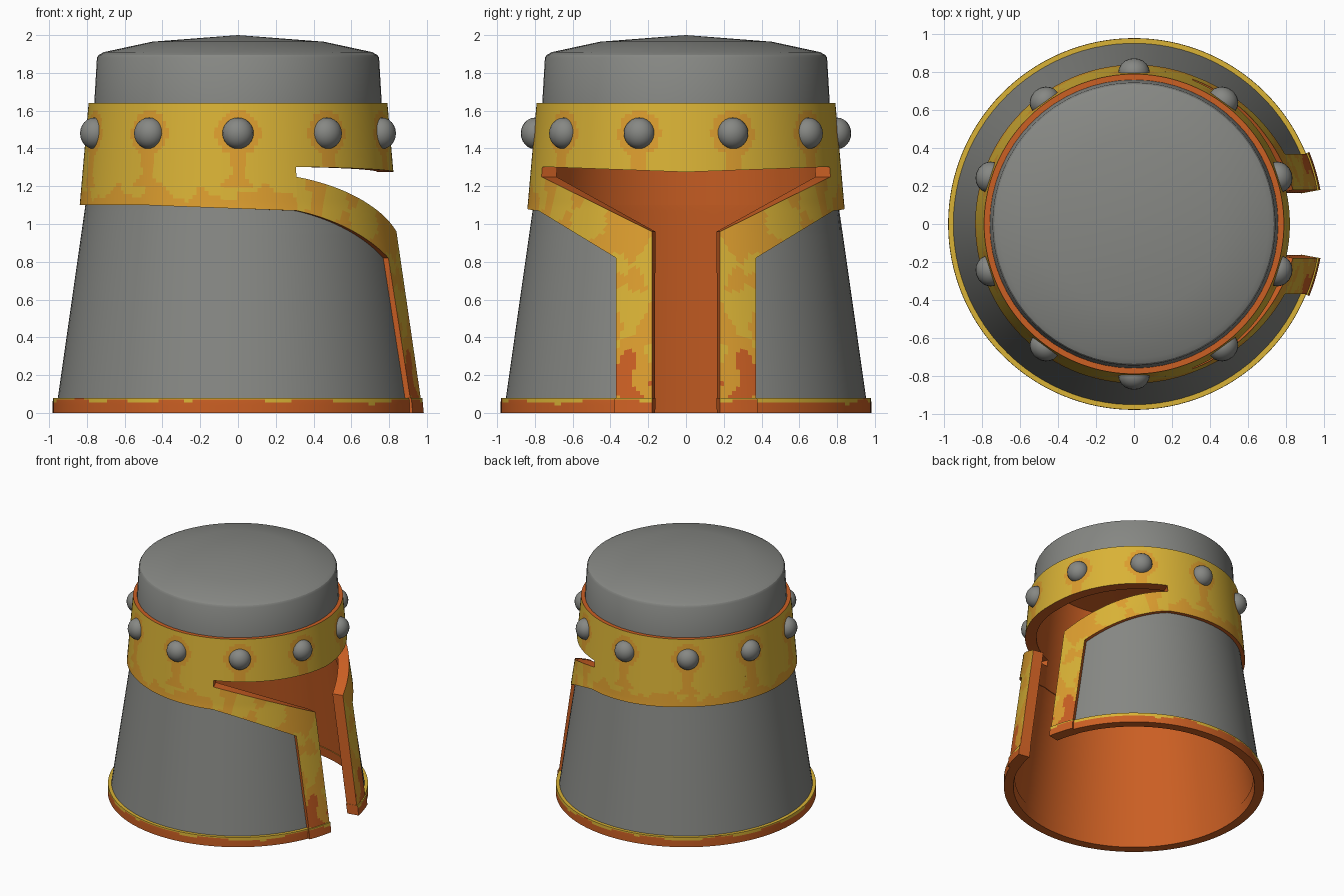
import bpy, bmesh, math
from mathutils import Vector, noise

if "Cube" in bpy.data.objects:
    bpy.data.objects.remove(bpy.data.objects["Cube"])

def material(name, rgb):
    m = bpy.data.materials.new(name)
    m.diffuse_color = (*rgb, 1)
    m.use_nodes = True
    m.node_tree.nodes["Principled BSDF"].inputs["Base Color"].default_value = m.diffuse_color
    return m

GREY, GOLD, AMBER, ORANGE = range(4)
MATS = [material("steel grey", (0.24, 0.245, 0.23)), material("gold", (0.70, 0.45, 0.037)),
        material("amber stain", (0.72, 0.34, 0.028)), material("burnt orange", (0.60, 0.115, 0.017))]

def interp(x, pts):
    for (a, fa), (b, fb) in zip(pts, pts[1:]):
        if x <= b:
            return fa + (fb - fa) * (x - a) / (b - a)
    return pts[-1][1]

# Radius of the steel wall, the raised trim and the hollow at a height
def wall(z): return interp(z, [(0, .965), (1.1, .808), (1.64, .761), (1.88, .747)])
def trim(z): return wall(z) + .03
def hollow(z): return wall(z) - .05
def lining(z): return wall(z) - .055

def finish(name, bm, angle=30):
    bmesh.ops.remove_doubles(bm, verts=bm.verts, dist=1e-5)
    bmesh.ops.recalc_face_normals(bm, faces=bm.faces)
    me = bpy.data.meshes.new(name)
    bm.to_mesh(me)
    bm.free()
    for m in MATS:
        me.materials.append(m)
    ob = bpy.data.objects.new(name, me)
    bpy.context.collection.objects.link(ob)
    bpy.ops.object.select_all(action='DESELECT')
    ob.select_set(True)
    bpy.context.view_layer.objects.active = ob
    bpy.ops.object.shade_smooth_by_angle(angle=math.radians(angle))
    return ob

def plate(name, grid, outer, inner, colour, closed=False, top=ORANGE, flip=1):
    """Curved solid plate over a grid of (angle, height); rows run upward."""
    bm = bmesh.new()
    def layer(rad):
        return [[bm.verts.new((rad(z) * math.cos(t), flip * rad(z) * math.sin(t), z))
                 for t, z in row] for row in grid]
    o, i = layer(outer), layer(inner)
    nr, nc = len(grid), len(grid[0])
    def face(vs, mat):
        bm.faces.new(vs).material_index = mat
    for c in range(nc if closed else nc - 1):
        d = (c + 1) % nc
        for r in range(nr - 1):
            mid = [(grid[r][c][k] + grid[r + 1][min(c + 1, nc - 1)][k]) / 2 for k in (0, 1)]
            face((o[r][c], o[r][d], o[r + 1][d], o[r + 1][c]), colour(*mid))
            face((i[r][c], i[r + 1][c], i[r + 1][d], i[r][d]), ORANGE)
        face((o[0][c], i[0][c], i[0][d], o[0][d]), ORANGE)
        face((o[-1][c], o[-1][d], i[-1][d], i[-1][c]), top)
    if not closed:
        for r in range(nr - 1):
            for c in (0, -1):
                face((o[r][c], o[r + 1][c], i[r + 1][c], i[r][c]), ORANGE)
    return finish(name, bm)

def steps(a, b, n):
    return [a + (b - a) * k / n for k in range(n + 1)]

def patchy(t, z, scale=7):
    return noise.noise(Vector((t * scale, z * scale, 3.7)))

TAU = 2 * math.pi
TIP = math.radians(68)                      # angle where the eye slit ends
def tip_y(z): return trim(z) * math.sin(TIP)
def slit_top(t): return 1.275 + .03 * abs(math.sin(t))
def band_low(t): return 1.07 + .03 * min(1, (min(t, TAU - t) - TIP) / 1.0)
STUDS = [math.radians(18 + 36 * k) for k in range(10)]

def band_colour(t, z):
    # stains ringing each stud, running down to a wavy stain at the lower edge
    dt = min(abs((t - s + math.pi) % TAU - math.pi) for s in STUDS) * .81
    if math.hypot(dt, z - 1.48) < .12:
        return AMBER
    if 1.2 < z < 1.45 and dt < .035 + .9 * max(0, abs(z - 1.32) - .06):
        return AMBER
    return AMBER if z < 1.17 + .09 * patchy(t, 0, 9) else GOLD

def visor_colour(t, z):
    n = patchy(t, z, 6)
    if z < .62 and n > .12 + .45 * max(0, z - .2):
        return ORANGE
    return GOLD if n < -.12 or (z > .95 and n < .12) else AMBER

# Lower steel body, open at the face
def slit_angle(z):
    y = interp(z, [(0, .2), (.96, .2), (1.25, tip_y(1.25) + .02)])
    return TIP + .02 if z > 1.24 else min(TIP + .02, math.asin(y / trim(z)))
zs = steps(.01, .94, 10) + steps(.96, 1.25, 8) + [1.31]
plate("steel_body", [[(t, z) for t in steps(slit_angle(z), TAU - slit_angle(z), 96)] for z in zs],
      wall, hollow, lambda t, z: GREY)

# Crown with shallow domed top, hollow inside
def lathe(name, profile, mats, n=64):
    bm = bmesh.new()
    rings = [[bm.verts.new((r * math.cos(TAU * k / n), r * math.sin(TAU * k / n), z))
              for k in range(n)] if r else [bm.verts.new((0, 0, z))] for r, z in profile]
    for a, b, m in zip(rings, rings[1:], mats):
        for k in range(n):
            vs = [a[k % len(a)], a[(k + 1) % len(a)], b[(k + 1) % len(b)], b[k % len(b)]]
            bm.faces.new(list(dict.fromkeys(vs))).material_index = m
    return finish(name, bm)

lathe("crown", [(0, 1.95), (.40, 1.92), (.68, 1.87), (hollow(1.31), 1.31), (wall(1.31), 1.31),
                (wall(1.64), 1.64), (.747, 1.88), (.738, 1.895), (.71, 1.91), (.455, 1.965), (0, 2.0)],
      [ORANGE] * 4 + [GREY] * 6)

# Gold brow band all round, and its deeper part behind the eye slit
plate("brow_band", [[(TAU * k / 240, slit_top(TAU * k / 240) * (1 - v) + 1.64 * v) for k in range(240)]
                    for v in steps(0, 1, 18)], trim, lining, band_colour, closed=True)
plate("back_band", [[(t, band_low(t) * (1 - v) + slit_top(t) * v) for t in steps(TIP, TAU - TIP, 150)]
                    for v in steps(0, 1, 10)], trim, lining, band_colour)

# Visor trim: down the slit edge, mitred out along the eye opening
inner_edge = [(.18, .07), (.18, .96), (tip_y(1.25), 1.25)]
outer_edge = [(.37, .07), (.37, .82), (tip_y(1.07), 1.07)]
def along(edge, s):
    k = min(int(s), 1)
    return [edge[k][i] + (edge[k + 1][i] - edge[k][i]) * (s - k) for i in (0, 1)]
def visor_point(s, v):
    a, b = along(inner_edge, s), along(outer_edge, s)
    y, z = [a[i] * (1 - v) + b[i] * v for i in (0, 1)]
    return math.asin(y / trim(z)), z
visor_grid = [[visor_point(s, v) for v in steps(0, 1, 9)] for s in steps(0, 1, 36) + steps(1, 2, 28)[1:]]

# Bottom rim with thicker feet under the visor trim
def rim_colour(t, z): return GOLD if z > .062 + .03 * patchy(t, 0, 5) else ORANGE
rim_z = [0, .02, .04, .055, .07, .08]
plate("bottom_rim", [[(t, z) for t in steps(.2, TAU - .2, 120)] for z in rim_z],
      lambda z: .981 - .06 * max(0, z - .06), lining, rim_colour, top=GOLD)
for side, flip in (("left", 1), ("right", -1)):
    plate("visor_trim_" + side, visor_grid, trim, lining, visor_colour, flip=flip)
    plate("rim_foot_" + side, [[(t, z) for t in steps(math.asin(.18), math.asin(.38), 6)] for z in rim_z],
          lambda z: 1.0 - .1 * z, lambda z: lining(z) - .003, rim_colour, top=GOLD, flip=flip)

# Ten round studs on the brow band
for k, t in enumerate(STUDS):
    bm = bmesh.new()
    bmesh.ops.create_uvsphere(bm, u_segments=20, v_segments=12, radius=.083)
    ob = finish("stud_%d" % (k + 1), bm, 60)
    ob.location = (.80 * math.cos(t), .80 * math.sin(t), 1.48)
    ob.rotation_euler = (0, 0, t)
    ob.scale = (.9, 1, 1)
